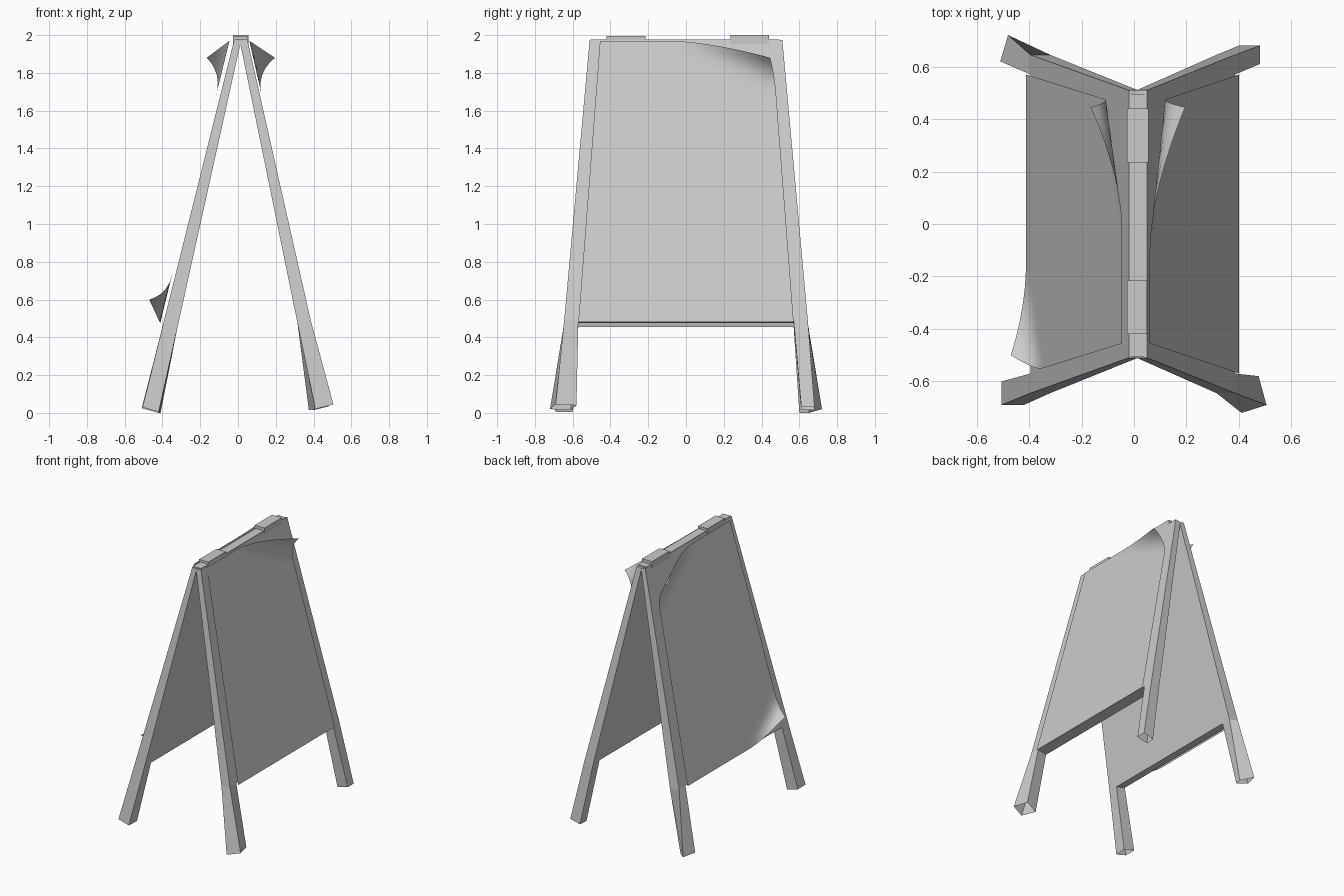
import bpy, bmesh
from mathutils import Vector

if "Cube" in bpy.data.objects:
    bpy.data.objects.remove(bpy.data.objects["Cube"])


def finish(bm, name, smooth=False):
    if not smooth:
        bmesh.ops.recalc_face_normals(bm, faces=bm.faces)
    for f in bm.faces:
        f.smooth = smooth
    me = bpy.data.meshes.new(name)
    bm.to_mesh(me)
    bm.free()
    ob = bpy.data.objects.new(name, me)
    bpy.context.collection.objects.link(ob)
    return ob


# Board with two splayed legs. A section is (outer x, outer z), (inner x, inner z).
# A leg is (y sign, foot corners: outer/outboard, outer/inboard, inner/inboard, inner/outboard)
Y_TOP, Y_NOTCH = (0.51, 0.45), (0.645, 0.57)


def panel(name, top, notch, feet):
    bm = bmesh.new()

    def ring(sign, sec, ys):
        (ox, oz), (ix, iz) = sec
        return [bm.verts.new((x, sign * y, z)) for x, y, z in
                ((ox, ys[0], oz), (ox, ys[1], oz), (ix, ys[1], iz), (ix, ys[0], iz))]

    legs = []
    for sign, foot in feet:
        t, n = ring(sign, top, Y_TOP), ring(sign, notch, Y_NOTCH)
        f = [bm.verts.new(p) for p in foot]
        bm.faces.new(t)
        for i in range(4):
            j = (i + 1) % 4
            if i != 1:                      # inboard side is closed by the board
                bm.faces.new((t[i], t[j], n[j], n[i]))
            bm.faces.new((n[i], n[j], f[j], f[i]))
        legs.append((t, n))
    (ta, na), (tb, nb) = legs
    for q in ((ta[1], tb[1], nb[1], na[1]), (ta[2], tb[2], nb[2], na[2]),
              (ta[1], tb[1], tb[2], ta[2]), (na[1], nb[1], nb[2], na[2])):
        bm.faces.new(q)
    return finish(bm, name)


panel("right_board_and_legs",
      ((0.05, 1.975), (0.01, 1.965)), ((0.385, 0.49), (0.315, 0.475)),
      [(-1, [(0.505, -0.69, 0.045), (0.475, -0.58, 0.04),
             (0.375, -0.61, 0.015), (0.41, -0.72, 0.02)]),
       (1, [(0.48, 0.68, 0.035), (0.48, 0.61, 0.035),
            (0.395, 0.61, 0.015), (0.40, 0.68, 0.015)])])
panel("left_board_and_legs",
      ((-0.02, 1.975), (0.015, 1.965)), ((-0.395, 0.475), (-0.32, 0.455)),
      [(-1, [(-0.505, -0.69, 0.03), (-0.505, -0.60, 0.03),
             (-0.415, -0.60, 0.005), (-0.42, -0.69, 0.005)]),
       (1, [(-0.48, 0.72, 0.02), (-0.51, 0.62, 0.025),
            (-0.42, 0.60, 0.0), (-0.41, 0.65, 0.0)])])


# Poster sheet lying just off each board, with curled corners.
# curl: (corner u, corner v, reach along y, reach along slope, tip displacement)
def poster(name, top, bottom, curls, n=28):
    bm = bmesh.new()
    rows = []
    for j in range(n + 1):
        v = j / n                            # 0 bottom, 1 top
        half = 0.57 + (0.455 - 0.57) * v
        row = []
        for i in range(n + 1):
            u = i / n
            p = Vector((bottom[0] + (top[0] - bottom[0]) * v, half * (2 * u - 1),
                        bottom[1] + (top[1] - bottom[1]) * v))
            for cu, cv, lu, lv, d in curls:
                t = max(0.0, 1 - abs(u - cu) / lu - abs(v - cv) / lv)
                p += Vector(d) * t ** 1.6
            row.append(bm.verts.new(p))
        rows.append(row)
    for j in range(n):
        for i in range(n):
            q = [rows[j][i], rows[j][i + 1], rows[j + 1][i + 1], rows[j + 1][i]]
            bm.faces.new(q if top[0] > 0 else q[::-1])
    return finish(bm, name, smooth=True)


poster("right_poster", (0.06, 1.97), (0.40, 0.48),
       [(1, 1, 0.6, 0.18, (0.135, -0.01, -0.09))])
poster("left_poster", (-0.045, 1.97), (-0.412, 0.475),
       [(1, 1, 0.5, 0.18, (-0.12, -0.01, -0.09)),
        (0, 0, 0.35, 0.16, (-0.058, 0.07, 0.125))])


# Top rail and hinge brackets
def box(name, x, y, z):
    bm = bmesh.new()
    bmesh.ops.create_cube(bm, size=1)
    for vert in bm.verts:
        vert.co = [a + (b - a) * (c + 0.5) for (a, b), c in zip((x, y, z), vert.co)]
    return finish(bm, name)


box("top_rail", (-0.018, 0.048), (-0.505, 0.495), (1.945, 1.978))
box("hinge_bracket_front", (-0.027, 0.05), (-0.42, -0.215), (1.945, 1.995))
box("hinge_bracket_back", (-0.027, 0.055), (0.235, 0.44), (1.945, 2.0))
